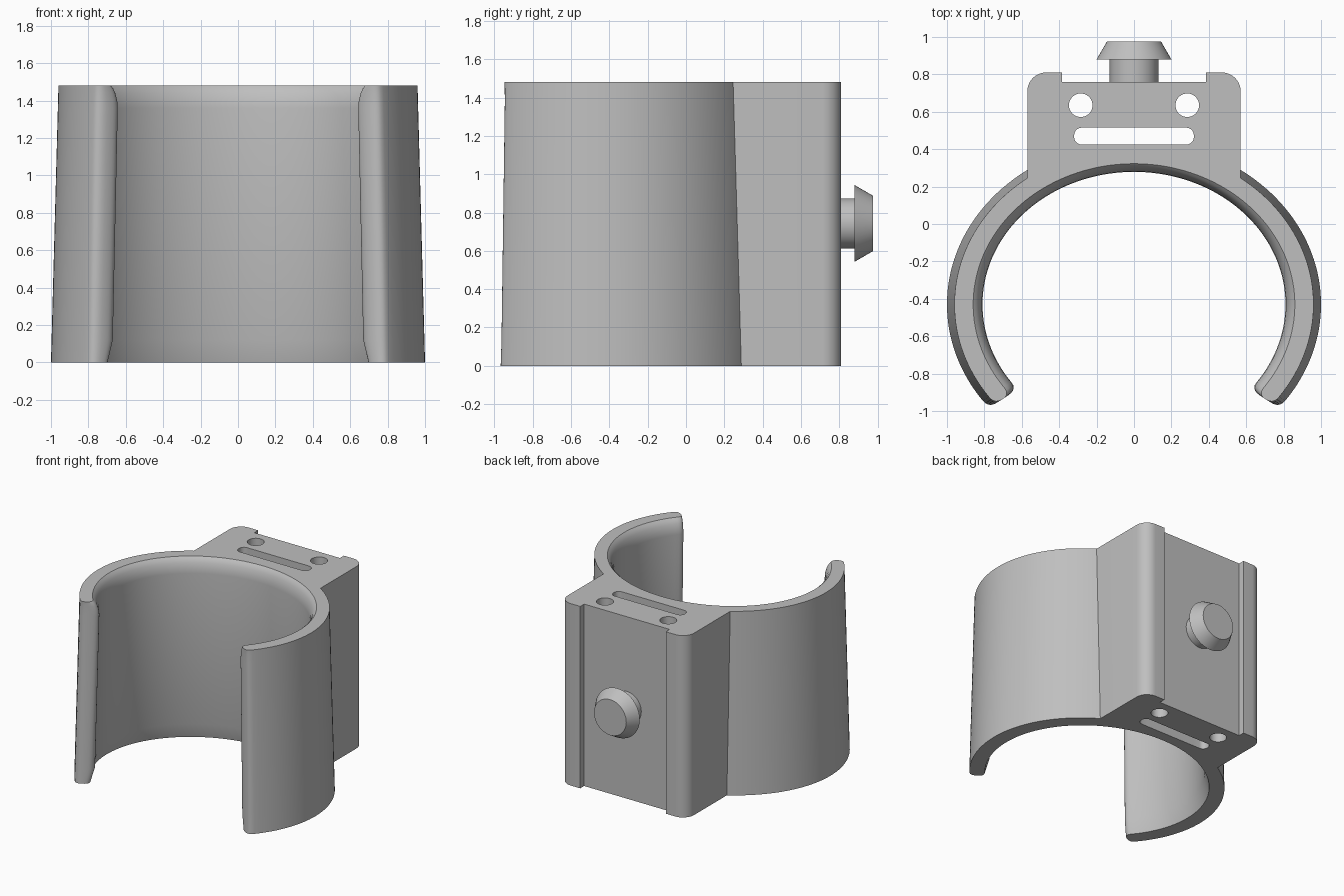
import bpy, bmesh, math
from math import sin, cos, pi, radians
from mathutils import Matrix

cube = bpy.data.objects.get("Cube")
if cube:
    bpy.data.objects.remove(cube, do_unlink=True)

HEIGHT = 1.48
CENTRE_Y = -0.43
SQUASH = 0.875

grey = bpy.data.materials.new("plain grey")
grey.use_nodes = True
grey.diffuse_color = (0.52, 0.52, 0.52, 1)
grey.node_tree.nodes["Principled BSDF"].inputs["Base Color"].default_value = grey.diffuse_color


def loft(name, loops):
    """Join equal-length closed loops of 3D points and cap both ends."""
    bm = bmesh.new()
    rings = [[bm.verts.new(p) for p in loop] for loop in loops]
    n = len(rings[0])
    for low, high in zip(rings, rings[1:]):
        for i in range(n):
            j = (i + 1) % n
            bm.faces.new((low[i], low[j], high[j], high[i]))
    bm.faces.new(rings[0][::-1])
    bm.faces.new(rings[-1])
    bmesh.ops.recalc_face_normals(bm, faces=bm.faces)
    mesh = bpy.data.meshes.new(name)
    bm.to_mesh(mesh)
    bm.free()
    mesh.materials.append(grey)
    obj = bpy.data.objects.new(name, mesh)
    bpy.context.collection.objects.link(obj)
    return obj


def prism(name, outline, z0, z1):
    return loft(name, [[(x, y, z) for x, y in outline] for z in (z0, z1)])


def activate(obj):
    bpy.ops.object.select_all(action='DESELECT')
    obj.select_set(True)
    bpy.context.view_layer.objects.active = obj


def combine(target, other, operation):
    mod = target.modifiers.new("combine", 'BOOLEAN')
    mod.object, mod.operation, mod.solver = other, operation, 'EXACT'
    activate(target)
    bpy.ops.object.modifier_apply(modifier=mod.name)
    bpy.data.objects.remove(other, do_unlink=True)


def smooth(obj):
    activate(obj)
    bpy.ops.object.shade_smooth_by_angle(angle=radians(28))


def on_oval(a, t):
    return a * cos(t), CENTRE_Y + a * SQUASH * sin(t)


def arc(cx, cy, r, start, end, steps=10):
    return [(cx + r * cos(radians(start + (end - start) * i / steps)),
             cy + r * sin(radians(start + (end - start) * i / steps)))
            for i in range(steps + 1)]


# Open oval clip section with rounded arm tips
def clip_loop(outer, inner, z):
    t0, t1, steps, cap = radians(-36), radians(216), 112, 12
    ts = [t0 + (t1 - t0) * i / steps for i in range(steps + 1)]

    def tip(t, sign, a_from, a_to):
        (x0, y0), (x1, y1) = on_oval(a_from, t), on_oval(a_to, t)
        tx, ty = -sin(t) * sign, SQUASH * cos(t) * sign
        points = []
        for i in range(1, cap):
            u = -cos(pi * i / cap)
            bulge = 0.055 * (1 - abs(u) ** 2.6) ** (1 / 2.6)
            f = (u + 1) / 2
            points.append((x0 + (x1 - x0) * f + tx * bulge,
                           y0 + (y1 - y0) * f + ty * bulge))
        return points

    pts = [on_oval(outer, t) for t in ts] + tip(t1, 1, outer, inner)
    pts += [on_oval(inner, t) for t in reversed(ts)] + tip(t0, -1, inner, outer)
    return [(x, y, z) for x, y in pts]


# Height and inner radius: chamfered foot, tapered bore, flared rim
bore = [(0, 0.88), (0.12, 0.843), (1.36, 0.81), (1.40, 0.814),
        (1.44, 0.828), (1.465, 0.843), (HEIGHT, 0.86)]
clip = loft("clip_body", [clip_loop(1 - 0.04 * z / HEIGHT, a, z) for z, a in bore])

# Mounting block with rounded rear corners and a shallow rear channel
half = [(0.385, 0.76), (0.385, 0.81)] + arc(0.47, 0.71, 0.10, 90, 0)
edge = math.acos(0.57 / 0.92)
front = [on_oval(0.92, edge + (pi - 2 * edge) * i / 32) for i in range(33)]
outline = half + front + [(-x, y) for x, y in reversed(half)]
combine(clip, prism("mounting_block", outline, 0, HEIGHT), 'UNION')

# Two round holes and a slot, cut right through
for side in (-1, 1):
    hole = arc(side * 0.285, 0.635, 0.063, 0, 350, 35)
    combine(clip, prism("hole_cutter", hole, -0.1, HEIGHT + 0.1), 'DIFFERENCE')
slot = []
for cx, cy, a in ((0.28, 0.475, 0), (-0.28, 0.475, 90), (-0.28, 0.465, 180), (0.28, 0.465, 270)):
    slot += arc(cx, cy, 0.04, a, a + 90, 6)
combine(clip, prism("slot_cutter", slot, -0.1, HEIGHT + 0.1), 'DIFFERENCE')
smooth(clip)

# Rear button: stem and tapered head in one turned profile
profile = [(0.13, 0.74), (0.13, 0.88), (0.20, 0.88), (0.145, 0.975)]
button = loft("rear_button", [[(r * cos(2 * pi * i / 48), y, 0.743 + r * sin(2 * pi * i / 48))
                               for i in range(48)] for r, y in profile])
smooth(button)
